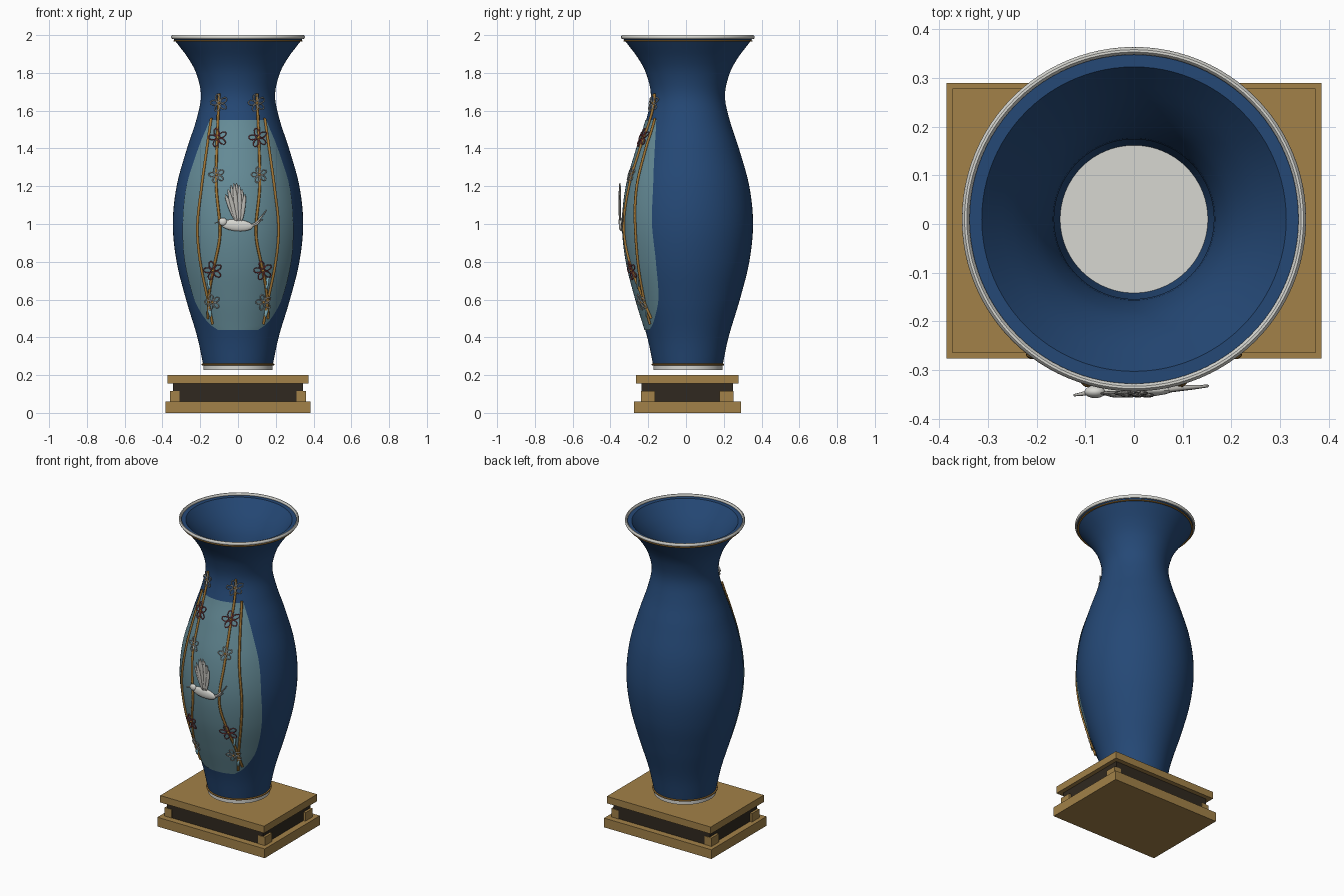
import bpy, bmesh, math
from mathutils import Vector, Matrix

if "Cube" in bpy.data.objects:
    bpy.data.objects.remove(bpy.data.objects["Cube"], do_unlink=True)

CY = 0.01  # depth of the vase axis


def material(name, rgb):
    m = bpy.data.materials.new(name)
    m.use_nodes = True
    m.diffuse_color = (*rgb, 1)
    m.node_tree.nodes["Principled BSDF"].inputs["Base Color"].default_value = (*rgb, 1)
    return m


BLUE = material("deep_blue_glaze", (0.018, 0.065, 0.18))
TEAL = material("pale_teal", (0.13, 0.26, 0.31))
WHITE = material("porcelain_white", (0.68, 0.68, 0.64))
GREY = material("feather_grey", (0.48, 0.47, 0.44))
GOLD = material("vine_gold", (0.36, 0.18, 0.035))
WOOD = material("golden_wood", (0.36, 0.22, 0.065))
DARK = material("dark_wood", (0.03, 0.022, 0.014))
RED = material("blossom_red", (0.33, 0.07, 0.08))
LEAF = material("leaf_blue", (0.2, 0.42, 0.5))


def add_mesh(name, bm, mat, smooth=True):
    bmesh.ops.recalc_face_normals(bm, faces=bm.faces)
    me = bpy.data.meshes.new(name)
    bm.to_mesh(me)
    bm.free()
    me.materials.append(mat)
    ob = bpy.data.objects.new(name, me)
    bpy.context.collection.objects.link(ob)
    if smooth:
        bpy.ops.object.select_all(action="DESELECT")
        ob.select_set(True)
        bpy.context.view_layer.objects.active = ob
        bpy.ops.object.shade_smooth_by_angle(angle=math.radians(35))
    return ob


def interpolate(keys, z):
    """Smooth curve through (z, value) keys."""
    i = max(k for k in range(len(keys) - 1) if keys[k][0] <= z or k == 0)
    (z0, v0), (z1, v1) = keys[i], keys[i + 1]

    def slope(k):
        a, b = keys[max(k - 1, 0)], keys[min(k + 1, len(keys) - 1)]
        return (b[1] - a[1]) / (b[0] - a[0])
    h = z1 - z0
    t = min(max((z - z0) / h, 0), 1)
    return ((2*t**3 - 3*t**2 + 1) * v0 + (t**3 - 2*t**2 + t) * h * slope(i)
            + (3*t**2 - 2*t**3) * v1 + (t**3 - t**2) * h * slope(i + 1))


BODY = [(0.25, 0.183), (0.4, 0.215), (0.6, 0.275), (0.8, 0.325), (1.0, 0.345),
        (1.2, 0.325), (1.4, 0.27), (1.55, 0.221), (1.68, 0.196), (1.8, 0.222),
        (1.88, 0.265), (1.94, 0.31), (1.985, 0.345)]


def radius(z):
    return interpolate(BODY, z)


def on_vase(x, z, lift=0.0):
    """Point on the front of the vase, lifted off the glaze."""
    r = radius(z) + lift
    return Vector((x, CY - math.sqrt(max(r * r - x * x, 0)), z))


def lathe(name, profile, mat, steps=96, closed=False):
    bm = bmesh.new()
    vs = [bm.verts.new((r, CY, z)) for r, z in profile]
    pairs = list(zip(vs, vs[1:])) + ([(vs[-1], vs[0])] if closed else [])
    es = [bm.edges.new(p) for p in pairs]
    bmesh.ops.spin(bm, geom=vs + es, cent=(0, CY, 0), axis=(0, 0, 1),
                   angle=math.tau, steps=steps)
    bmesh.ops.remove_doubles(bm, verts=bm.verts, dist=1e-5)
    return add_mesh(name, bm, mat)


def ring(name, r, z, wide, tall, mat):
    prof = [(r + wide * math.cos(a), z + tall * math.sin(a))
            for a in (math.tau * k / 10 for k in range(10))]
    lathe(name, prof, mat, closed=True)


def tubes(name, paths, thick, mat, cyclic=False, taper=False):
    cu = bpy.data.curves.new(name, "CURVE")
    cu.dimensions = "3D"
    cu.bevel_depth, cu.bevel_resolution, cu.use_fill_caps = thick, 1, True
    for path in paths:
        sp = cu.splines.new("POLY")
        sp.points.add(len(path) - 1)
        sp.use_cyclic_u = cyclic
        for k, (pt, co) in enumerate(zip(sp.points, path)):
            pt.co = (*co, 1)
            pt.radius = 1 - 0.8 * k / len(path) if taper else 1
    cu.materials.append(mat)
    ob = bpy.data.objects.new(name, cu)
    bpy.context.collection.objects.link(ob)
    bpy.ops.object.select_all(action="DESELECT")
    ob.select_set(True)
    bpy.context.view_layer.objects.active = ob
    bpy.ops.object.convert(target="MESH")
    bpy.ops.object.shade_smooth()


def ellipsoid(name, centre, size, mat, turn=0.0):
    bm = bmesh.new()
    m = Matrix.Translation(centre) @ Matrix.Rotation(turn, 4, "Y") @ Matrix.Diagonal((*size, 1))
    bmesh.ops.create_uvsphere(bm, u_segments=20, v_segments=12, radius=1, matrix=m)
    add_mesh(name, bm, mat)


def box(name, half_x, half_y, z0, z1, mat, x=0.0, y=0.0):
    bm = bmesh.new()
    m = Matrix.Translation((x, CY - 0.003 + y, (z0 + z1) / 2)) @ Matrix.Diagonal(
        (2 * half_x, 2 * half_y, z1 - z0, 1))
    bmesh.ops.create_cube(bm, size=1, matrix=m)
    add_mesh(name, bm, mat, smooth=False)


# Wooden stand
box("stand_bottom_slab", 0.385, 0.283, 0, 0.06, WOOD)
box("stand_core", 0.345, 0.242, 0.06, 0.155, DARK)
box("stand_top_slab", 0.373, 0.272, 0.155, 0.2, WOOD)
for sx in (-1, 1):
    for sy in (-1, 1):
        box("stand_corner_block", 0.025, 0.037, 0.06, 0.115, WOOD, sx * 0.335, sy * 0.208)

# Vase shell: outside wall up, flat lip, inside wall down
heights = [0.25 + 1.735 * k / 64 for k in range(65)]
outside = [(radius(z), z) for z in heights]
inside = [(radius(z) - 0.032, z) for z in reversed(heights)]
lathe("vase_body", outside + inside, BLUE, closed=True)
lathe("vase_foot", [(0, 0.228), (0.183, 0.228), (0.183, 0.254), (0, 0.254)], WHITE)
ring("foot_gold_band", 0.186, 0.256, 0.007, 0.005, GOLD)
ring("rim_gold_band", 0.336, 1.969, 0.006, 0.004, GOLD)
ring("rim_white_band", 0.346, 1.989, 0.008, 0.011, WHITE)

# Curved front panel
EDGE = [(0.44, 28), (0.46, 36), (0.5, 45), (0.6, 56), (0.8, 59), (1.0, 57),
        (1.2, 56), (1.35, 52), (1.45, 48), (1.55, 42)]
bm = bmesh.new()
rows = []
for k in range(49):
    z = 0.44 + 1.11 * k / 48
    half = math.radians(interpolate(EDGE, z))
    r = radius(z) + 0.004
    rows.append([bm.verts.new((r * math.sin(half * c / 16), CY - r * math.cos(half * c / 16), z))
                 for c in range(-16, 17)])
for lo, hi in zip(rows, rows[1:]):
    for c in range(32):
        bm.faces.new((lo[c], lo[c + 1], hi[c + 1], hi[c]))
add_mesh("front_panel", bm, TEAL)

# Vines, mirrored left and right
OUTER = [(0.47, 0.135), (0.6, 0.16), (0.8, 0.2), (0.98, 0.215), (1.18, 0.195),
         (1.4, 0.165), (1.56, 0.142)]
INNER = [(0.5, 0.16), (0.65, 0.15), (0.78, 0.125), (0.95, 0.095), (1.2, 0.115),
         (1.45, 0.11), (1.69, 0.1)]
for side, label in ((-1, "right"), (1, "left")):
    paths = []
    for keys in (OUTER, INNER):
        z0, z1 = keys[0][0], keys[-1][0]
        zs = [z0 + (z1 - z0) * k / 40 for k in range(41)]
        paths.append([on_vase(side * interpolate(keys, z), z, 0.007) for z in zs])
    tubes(label + "_vines", paths, 0.0075, GOLD)

    # Open five-petal blossoms
    for x, z, size, mat in ((0.1, 1.64, 0.046, WHITE), (0.107, 1.457, 0.05, RED),
                            (0.113, 1.26, 0.042, WHITE), (0.133, 0.753, 0.05, RED),
                            (0.136, 0.585, 0.042, WHITE)):
        petals = []
        for p in range(5):
            a = math.tau * p / 5 + math.pi / 2 + 0.25
            loop = []
            for k in range(12):
                t = math.tau * k / 12
                u = size * (0.6 + 0.4 * math.cos(t))
                v = size * 0.26 * math.sin(t)
                loop.append(on_vase(side * x + u * math.cos(a) - v * math.sin(a),
                                    z + u * math.sin(a) + v * math.cos(a), 0.013))
            petals.append(loop)
        tubes(label + "_blossom", petals, 0.003, mat, cyclic=True)
        ellipsoid(label + "_blossom_centre", on_vase(side * x, z, 0.013),
                  (0.007, 0.006, 0.007), GOLD)

    # Small leaves on the lower stems
    for x, z in ((0.155, 0.69), (0.15, 0.54)):
        ellipsoid(label + "_leaf", on_vase(side * x, z, 0.009),
                  (0.009, 0.006, 0.034), LEAF, side * 0.12)

# Bird in flight
ellipsoid("bird_body", (-0.005, -0.342, 0.993), (0.085, 0.014, 0.031), WHITE, 0.08)
ellipsoid("bird_head", (-0.08, -0.345, 1.012), (0.022, 0.013, 0.021), WHITE)
tubes("bird_beak", [[(-0.095, -0.347, 1.011), (-0.11, -0.35, 1.008), (-0.124, -0.352, 1.005)]],
      0.005, GREY, taper=True)
tubes("bird_tail", [[(0.06, -0.341, 0.985), (0.1, -0.337, 1.01), (0.13, -0.335, 1.045),
                     (0.152, -0.333, 1.075)],
                    [(0.06, -0.341, 0.985), (0.1, -0.338, 1.0), (0.13, -0.336, 1.025)]],
      0.007, GREY, taper=True)

# Fanned wing feathers
for k in range(8):
    f = k / 7
    root = Vector((-0.012 + 0.03 * f, -0.35, 1.015))
    tip = Vector((-0.068 + 0.105 * f, -0.346 - 0.008 * (k % 2),
                  1.12 + 0.1 * math.sin(math.pi * (0.12 + 0.76 * f))))
    d = tip - root
    ellipsoid("wing_feather", (root + tip) / 2, (0.011, 0.005, d.length / 2),
              GREY, math.atan2(d.x, d.z))
